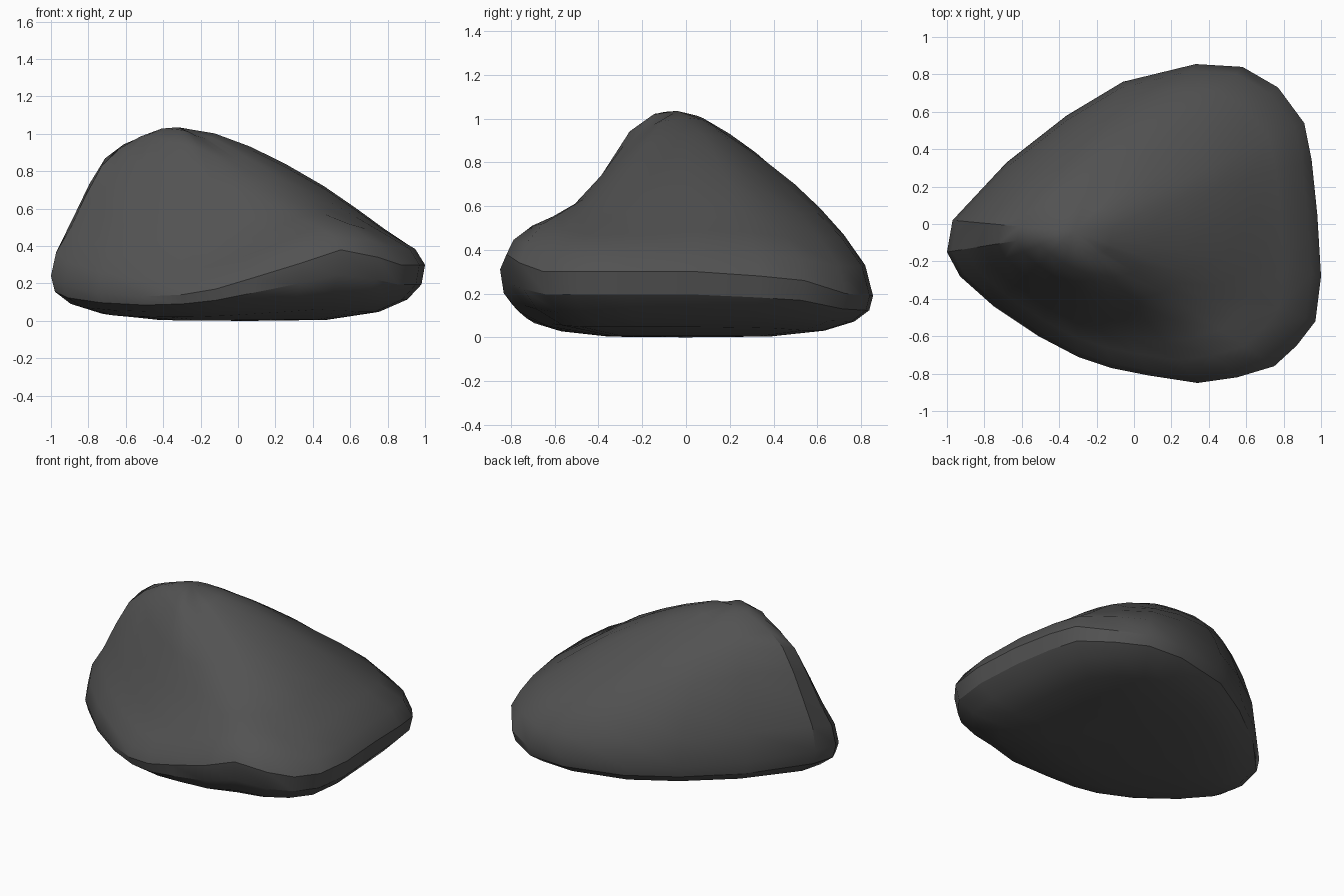
import bpy, bmesh

if "Cube" in bpy.data.objects:
    bpy.data.objects.remove(bpy.data.objects["Cube"])

# Rim outline, counter-clockwise from the right: x, y, z, then surface heights
# at 30%, 60% and 85% of the way from the summit to the rim
RIM = [
    (1.00, -0.28, .30, .91, .70, .47), (0.98, 0.05, .30, .93, .72, .49),
    (0.95, 0.34, .28, .93, .72, .48), (0.91, 0.54, .26, .92, .70, .46),
    (0.77, 0.73, .20, .91, .67, .45), (0.58, 0.84, .19, .90, .67, .46),
    (0.33, 0.855, .19, .90, .70, .47), (-.06, 0.76, .20, .93, .74, .50),
    (-.36, 0.58, .20, .96, .80, .55), (-.68, 0.33, .22, .98, .86, .60),
    (-.97, 0.02, .26, .985, .87, .57), (-1.0, -.15, .24, .985, .83, .49),
    (-.93, -.28, .19, .985, .76, .44), (-.75, -.44, .15, .98, .67, .37),
    (-.51, -.60, .13, .96, .60, .31), (-.30, -.71, .14, .95, .56, .28),
    (-.12, -.77, .17, .94, .54, .29), (0.08, -.81, .23, .92, .53, .34),
    (0.34, -.85, .31, .88, .55, .42), (0.55, -.82, .38, .87, .61, .51),
    (0.75, -.76, .34, .86, .63, .52), (0.87, -.65, .30, .88, .65, .49),
    (0.97, -.52, .30, .89, .66, .47),
]
SUMMIT = (-.32, -.04, 1.035)
BASE = (.05, 0, 0)


def toward(centre, p, t, z):
    return (centre[0] + (p[0] - centre[0]) * t, centre[1] + (p[1] - centre[1]) * t, z)


def between(a, b, c, d):
    """Smooth halfway height between b and c."""
    return (9 * (b + c) - a - d) / 16


def upper_profile(p):
    """Points from just below the summit out to the rim."""
    s, (rim, h1, h2, h3) = SUMMIT[2], p[2:]
    steps = [(.15, between(h1, s, h1, h2)), (.3, h1), (.45, between(s, h1, h2, h3)),
             (.6, h2), (.73, between(h1, h2, h3, rim)), (.85, h3),
             (.96, (rim + h3) / 2), (1, rim)]
    return [toward(SUMMIT, p, t, z) for t, z in steps]


# Upper surface rings, then the undercut base rings
rings = list(zip(*[upper_profile(p) for p in RIM]))
for t, k in ((.98, .65), (.9, .38), (.74, .16), (.45, .02)):
    rings.append([toward(BASE, p, t, p[2] * k) for p in RIM])

# Skin the rings and close both ends
bm = bmesh.new()
loops = [[bm.verts.new(c) for c in ring] for ring in rings]
top, bottom = bm.verts.new(SUMMIT), bm.verts.new(BASE)
n = len(RIM)
for i in range(n):
    j = (i + 1) % n
    bm.faces.new((top, loops[0][i], loops[0][j]))
    bm.faces.new((bottom, loops[-1][j], loops[-1][i]))
    for a, b in zip(loops, loops[1:]):
        bm.faces.new((a[i], b[i], b[j], a[j]))
bmesh.ops.recalc_face_normals(bm, faces=bm.faces)
mesh = bpy.data.meshes.new("boulder")
bm.to_mesh(mesh)
bm.free()

# Boulder object with smooth faces and kept creases
boulder = bpy.data.objects.new("boulder", mesh)
bpy.context.collection.objects.link(boulder)
stone = bpy.data.materials.new("dark_stone")
stone.diffuse_color = (.085, .085, .085, 1)
stone.use_nodes = True
stone.node_tree.nodes["Principled BSDF"].inputs["Base Color"].default_value = stone.diffuse_color
mesh.materials.append(stone)
bpy.context.view_layer.objects.active = boulder
boulder.select_set(True)
bpy.ops.object.shade_smooth_by_angle(angle=.55)
